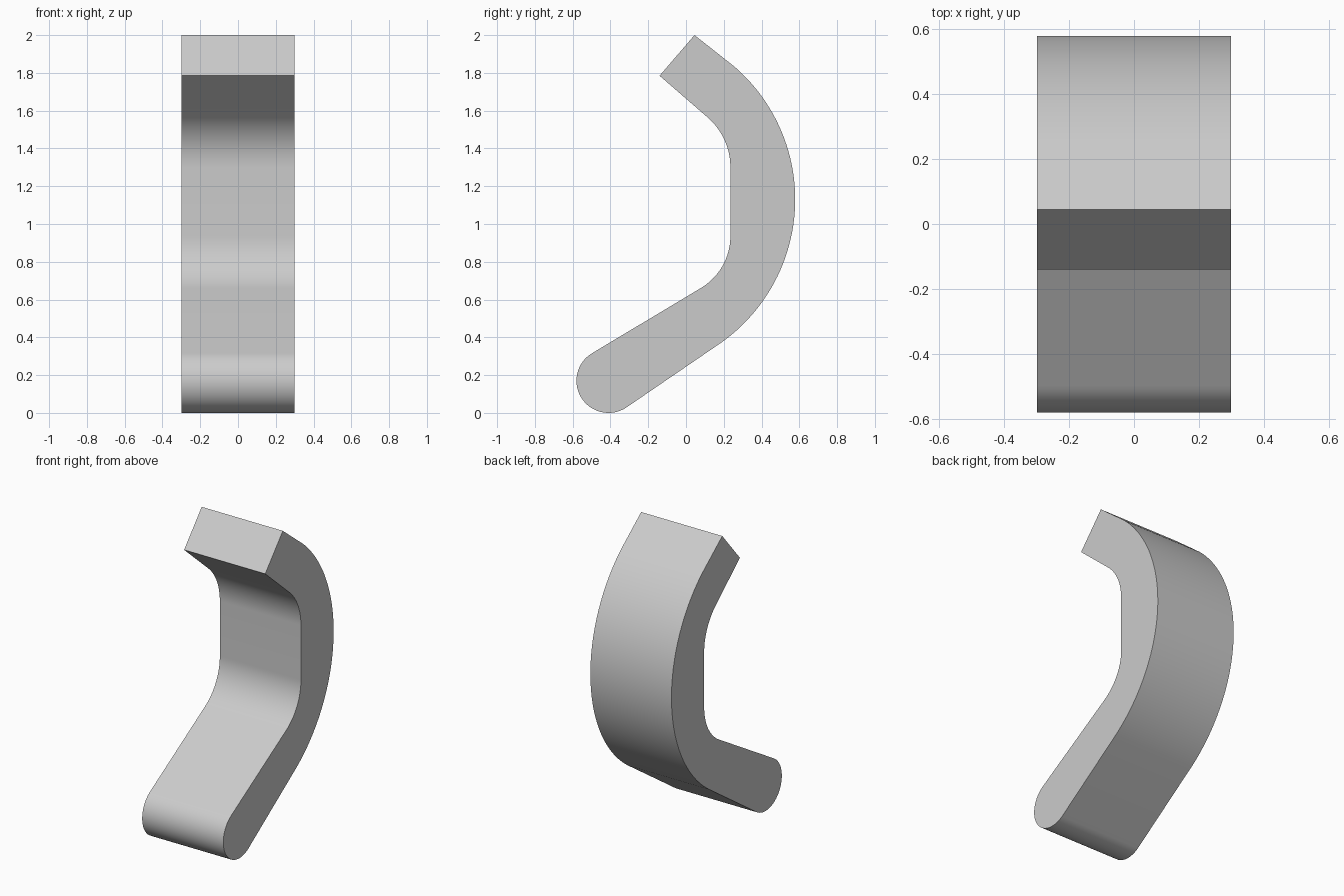
import bpy, bmesh
from math import cos, sin, radians

cube = bpy.data.objects.get("Cube")
if cube:
    bpy.data.objects.remove(cube, do_unlink=True)

HALF_WIDTH = 0.298


def arc(cy, cz, radius, start, end, steps):
    """Points on an arc in the side plane, angles in degrees."""
    angles = [radians(start + (end - start) * i / steps) for i in range(steps + 1)]
    return [(cy + radius * cos(a), cz + radius * sin(a)) for a in angles]


# Side outline: square upper tip, outer sweep, round foot, inner bends
outline = [(-0.14, 1.785), (0.045, 2.0)]
outline += arc(-0.352, 1.13, 0.93, 49, -57, 48)
outline += arc(-0.41, 0.17, 0.17, -57, -239, 32)
outline += arc(-0.085, 0.936, 0.32, -59, 0, 20)
outline += arc(-0.115, 1.30, 0.35, 0, 49, 20)

# Extrude the outline across the width
bm = bmesh.new()
side = bm.faces.new([bm.verts.new((-HALF_WIDTH, y, z)) for y, z in outline])
result = bmesh.ops.extrude_face_region(bm, geom=[side])
moved = [v for v in result["geom"] if isinstance(v, bmesh.types.BMVert)]
bmesh.ops.translate(bm, verts=moved, vec=(2 * HALF_WIDTH, 0, 0))
bmesh.ops.recalc_face_normals(bm, faces=bm.faces)
mesh = bpy.data.meshes.new("curved_hook")
bm.to_mesh(mesh)
bm.free()

# Single plain grey
grey = bpy.data.materials.new("light_grey")
grey.use_nodes = True
colour = (0.6, 0.6, 0.6, 1)
grey.diffuse_color = colour
grey.node_tree.nodes["Principled BSDF"].inputs["Base Color"].default_value = colour
mesh.materials.append(grey)

hook = bpy.data.objects.new("curved_hook", mesh)
bpy.context.collection.objects.link(hook)

# Smooth bends with crisp side rims
bpy.ops.object.select_all(action="DESELECT")
hook.select_set(True)
bpy.context.view_layer.objects.active = hook
bpy.ops.object.shade_smooth_by_angle(angle=radians(30))
